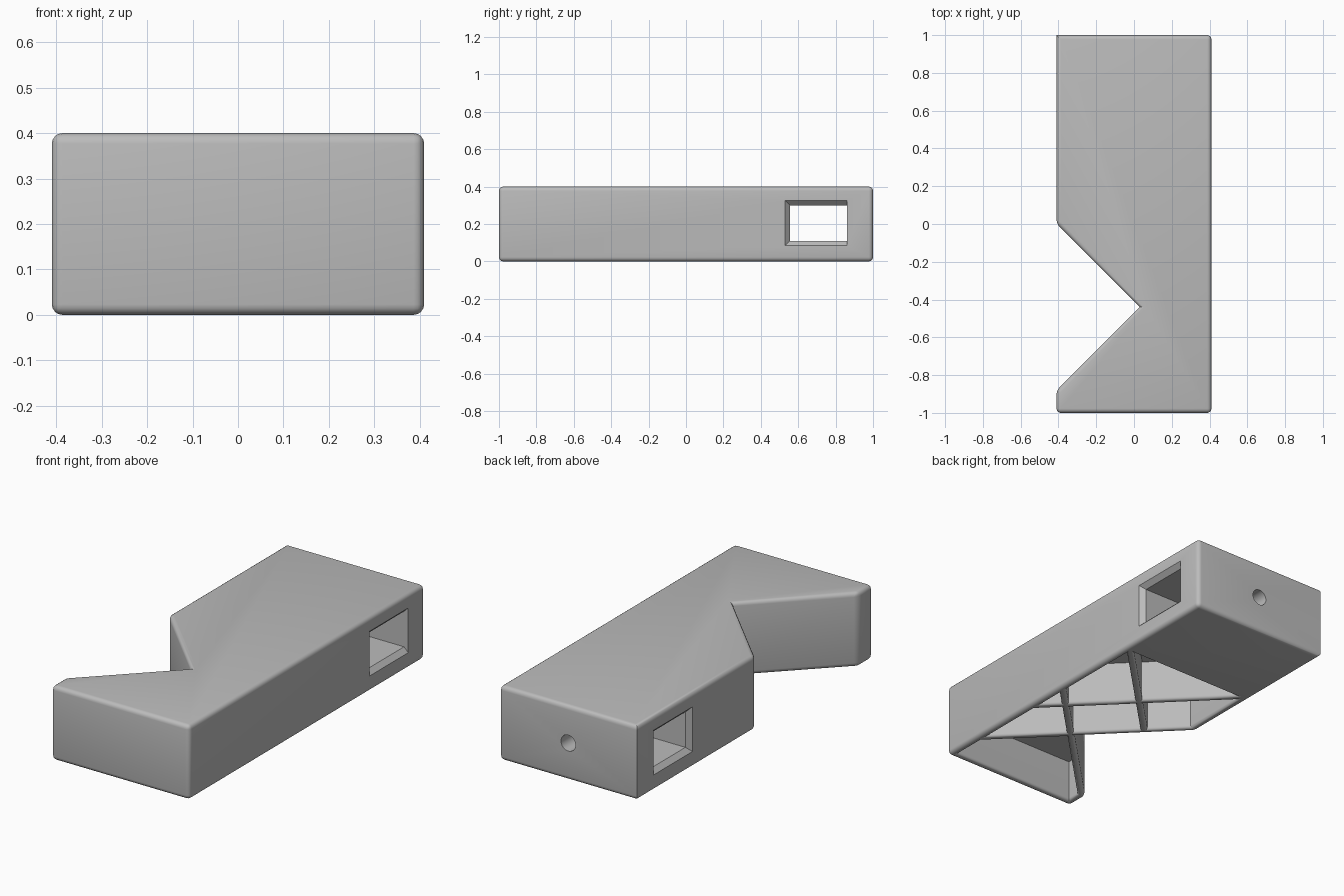
import bpy, bmesh, math
from mathutils import Matrix

if "Cube" in bpy.data.objects:
    bpy.data.objects.remove(bpy.data.objects["Cube"], do_unlink=True)

W, H = 0.41, 0.4                 # half width, height
WALL, RIB, CEILING = 0.04, 0.036, 0.23
APEX_X, APEX_Y = 0.03, -0.44     # inner point of the V notch
REACH = W + APEX_X

grey = bpy.data.materials.new("grey_plastic")
grey.use_nodes = True
grey.diffuse_color = (0.5, 0.5, 0.5, 1)
grey.node_tree.nodes["Principled BSDF"].inputs["Base Color"].default_value = (0.5, 0.5, 0.5, 1)


def make_object(name, bm):
    bmesh.ops.recalc_face_normals(bm, faces=bm.faces)
    mesh = bpy.data.meshes.new(name)
    bm.to_mesh(mesh)
    bm.free()
    mesh.materials.append(grey)
    obj = bpy.data.objects.new(name, mesh)
    bpy.context.collection.objects.link(obj)
    return obj


def loft(name, rings):
    """Solid through a list of matching closed rings."""
    bm = bmesh.new()
    loops = [[bm.verts.new(p) for p in ring] for ring in rings]
    n = len(loops[0])
    for a, b in zip(loops, loops[1:]):
        for i in range(n):
            j = (i + 1) % n
            bm.faces.new((a[i], a[j], b[j], b[i]))
    bm.faces.new(loops[0])
    bm.faces.new(loops[-1])
    return make_object(name, bm)


def prism(name, outline, low, high):
    return loft(name, [[(x, y, z) for x, y in outline] for z in (low, high)])


def subtract(target, cutter):
    mod = target.modifiers.new("cut", 'BOOLEAN')
    mod.operation, mod.solver, mod.object = 'DIFFERENCE', 'EXACT', cutter
    bpy.context.view_layer.objects.active = target
    bpy.ops.object.modifier_apply(modifier=mod.name)
    bpy.data.objects.remove(cutter, do_unlink=True)


def round_edges(obj, rule, radius):
    bm = bmesh.new()
    bm.from_mesh(obj.data)
    bmesh.ops.remove_doubles(bm, verts=bm.verts, dist=1e-5)
    edges = [e for e in bm.edges if len(e.link_faces) == 2 and rule(e)]
    bmesh.ops.bevel(bm, geom=edges, offset=radius, segments=4, profile=0.5,
                    affect='EDGES', clamp_overlap=False)
    bm.to_mesh(obj.data)
    bm.free()


# Block outline with the V notch
outline = [(-W, 1), (-W, APEX_Y + REACH), (APEX_X, APEX_Y), (-W, APEX_Y - REACH),
           (-W, -1), (W, -1), (W, 1)]
body = prism("notched_block", outline, 0, H)


def outer_edge(e):
    a, b = (v.co for v in e.verts)
    if abs(a.z - b.z) < 0.01:
        return True
    at_apex = abs(a.x - APEX_X) < 0.01
    at_sharp_corner = a.x < 0 and a.y > 0.9
    return not (at_apex or at_sharp_corner)


round_edges(body, outer_edge, 0.023)

# Underside pocket, divided by diagonal ribs
inner = W - WALL
pocket = prism("pocket_cutter", [(-inner, -1 + WALL), (inner, -1 + WALL),
                                 (inner, 0.41), (-inner, 0.41)], -0.1, CEILING)
big = REACH + 0.3
subtract(pocket, prism("notch_keepout",
                       [(APEX_X + 0.01, APEX_Y), (APEX_X + 0.01 - big, APEX_Y + big),
                        (APEX_X + 0.01 - big, APEX_Y - big)], -0.3, 0.5))
half = RIB / math.sqrt(2)
# Each rib follows the line x + side * y = offset
ribs = [(1, APEX_X + APEX_Y + half), (-1, APEX_X - APEX_Y + half),
        (1, 0.04), (-1, -0.04)]
for side, offset in ribs:
    bm = bmesh.new()
    place = (Matrix.Translation((offset / 2, side * offset / 2, 0.1))
             @ Matrix.Rotation(-side * math.pi / 4, 4, 'Z')
             @ Matrix.Diagonal((4, RIB, 0.9, 1)))
    bmesh.ops.create_cube(bm, size=1, matrix=place)
    subtract(pocket, make_object("rib_keepout", bm))
subtract(body, pocket)


def pocket_rim(e):
    return (all(abs(v.co.z) < 1e-4 for v in e.verts)
            and e.calc_face_angle(0) > math.radians(60))


round_edges(body, pocket_rim, 0.0165)

# Side window, flared on three sides at both mouths
def window_ring(x, flare):
    y0, y1, z0, z1 = 0.555 - flare, 0.86, 0.11 - flare, 0.3 + flare
    return [(x, y0, z0), (x, y1, z0), (x, y1, z1), (x, y0, z1)]


F = 0.025
subtract(body, loft("window_cutter", [
    window_ring(-W - F, 2 * F), window_ring(-W + F, 0),
    window_ring(W - F, 0), window_ring(W + F, 2 * F)]))

# Round hole from the back face into the window
bm = bmesh.new()
bmesh.ops.create_cone(bm, cap_ends=True, segments=32, radius1=0.043, radius2=0.043, depth=0.4,
                      matrix=Matrix.Translation((0, 0.97, H / 2)) @ Matrix.Rotation(math.pi / 2, 4, 'X'))
subtract(body, make_object("hole_cutter", bm))

# Smooth rounded edges, crisp corners
bpy.ops.object.select_all(action='DESELECT')
body.select_set(True)
bpy.context.view_layer.objects.active = body
bpy.ops.object.shade_smooth_by_angle(angle=math.radians(30))
